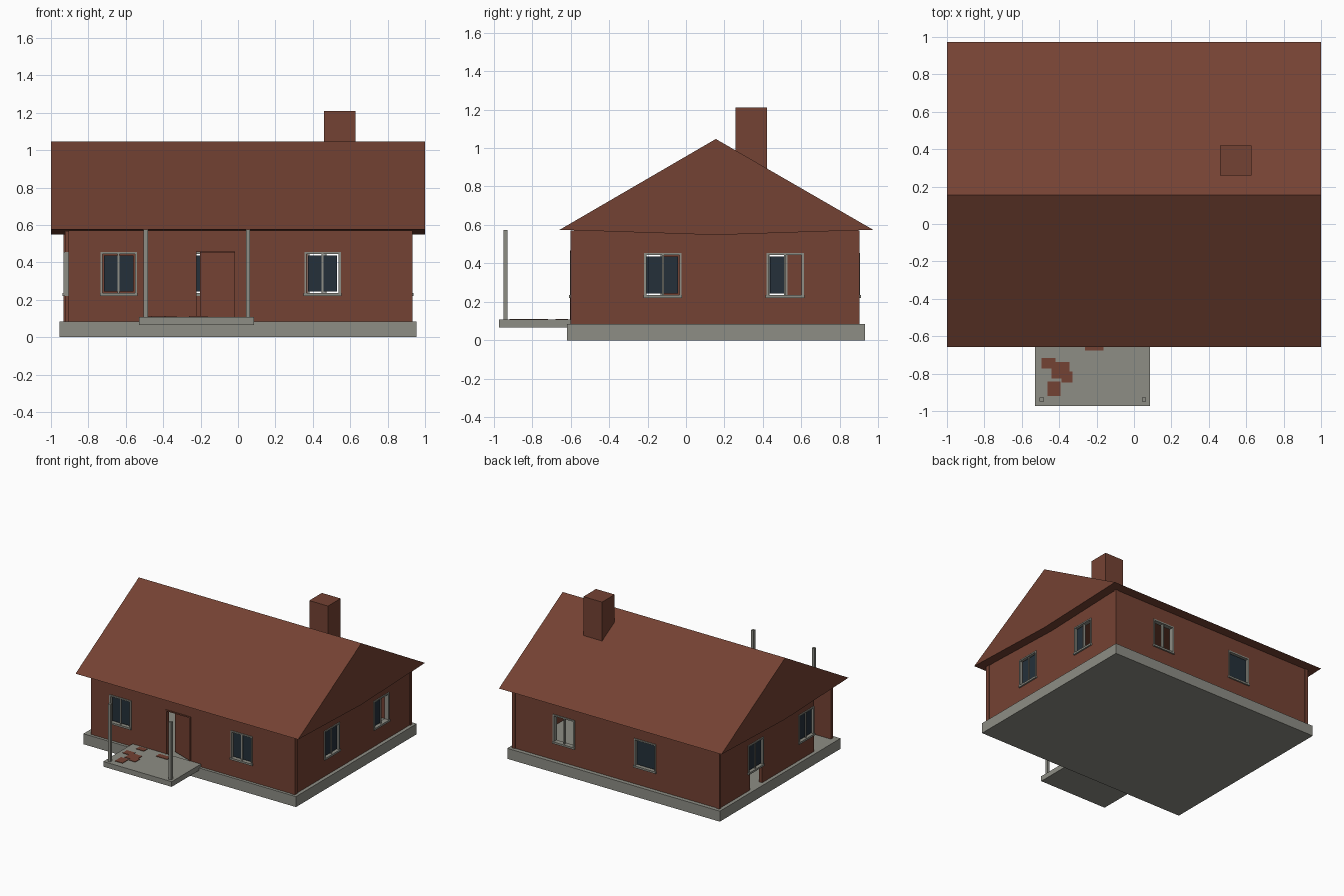
import bpy, bmesh, math
from mathutils import Matrix, Vector

if "Cube" in bpy.data.objects:
    bpy.data.objects.remove(bpy.data.objects["Cube"])


def material(name, rgb):
    m = bpy.data.materials.new(name)
    m.diffuse_color = (*rgb, 1)
    m.use_nodes = True
    m.node_tree.nodes["Principled BSDF"].inputs["Base Color"].default_value = m.diffuse_color
    return m


BROWN = material("red_brown", (0.175, 0.054, 0.033))
GREY = material("concrete_grey", (0.27, 0.27, 0.235))
GLASS = material("dark_glass", (0.018, 0.030, 0.042))


def finish(name, bm, mat):
    me = bpy.data.meshes.new(name)
    bm.to_mesh(me)
    bm.free()
    ob = bpy.data.objects.new(name, me)
    me.materials.append(mat)
    bpy.context.collection.objects.link(ob)
    return ob


def box(name, x, y, z, mat):
    bm = bmesh.new()
    bmesh.ops.create_cube(bm, size=1)
    lo, hi = [Vector((min(a), min(b), min(c))) for a, b, c in [(x, y, z)]][0], Vector((max(x), max(y), max(z)))
    for v in bm.verts:
        v.co = [lo[i] if v.co[i] < 0 else hi[i] for i in range(3)]
    return finish(name, bm, mat)


# side name: (axis the wall runs along, outer plane position, outward sign)
SIDES = {"front": ("x", -0.597, -1), "back": ("x", 0.897, 1),
         "right": ("y", 0.926, 1), "left": ("y", -0.926, -1)}
THICK = 0.03
TOP = 0.57


def side_box(name, side, u, z, d, mat):
    """Box on a wall: u along it, d is the distance outward from its outer plane."""
    axis, pos, sign = SIDES[side]
    depth = (pos + sign * d[0], pos + sign * d[1])
    return box(name, u, depth, z, mat) if axis == "x" else box(name, depth, u, z, mat)


def wall(side, u_range, holes):
    """Flat grid of cells, skipping those in holes, thickened by a modifier."""
    axis, pos, sign = SIDES[side]
    mid = pos - sign * THICK / 2
    us = sorted({*u_range, *[c for h in holes for c in h[:2]]})
    zs = sorted({0.085, TOP, *[c for h in holes for c in h[2:]]})
    bm = bmesh.new()
    for u0, u1 in zip(us, us[1:]):
        for z0, z1 in zip(zs, zs[1:]):
            uc, zc = (u0 + u1) / 2, (z0 + z1) / 2
            if any(h[0] < uc < h[1] and h[2] < zc < h[3] for h in holes):
                continue
            bm.faces.new([bm.verts.new((u, mid, z) if axis == "x" else (mid, u, z))
                          for u, z in ((u0, z0), (u1, z0), (u1, z1), (u0, z1))])
    bmesh.ops.remove_doubles(bm, verts=bm.verts[:], dist=1e-5)
    ob = finish(side + "_wall", bm, BROWN)
    m = ob.modifiers.new("thickness", "SOLIDIFY")
    m.thickness, m.offset = THICK, 0


W, Z0, Z1 = 0.0975, 0.225, 0.455     # window half width, bottom, top


def window_hole(c):
    return (c - W, c + W, Z0, Z1)


def window(side, c, panes):
    """Grey frame with sill; panes lists which glass plates survive."""
    n = side + "_window"
    f, d = 0.011, (-THICK, 0.007)
    side_box(n + "_jamb", side, (c - W, c - W + f), (Z0, Z1), d, GREY)
    side_box(n + "_jamb", side, (c + W - f, c + W), (Z0, Z1), d, GREY)
    side_box(n + "_head", side, (c - W + f, c + W - f), (Z1 - f, Z1), d, GREY)
    side_box(n + "_sill", side, (c - W - 0.003, c + W + 0.003), (Z0 - 0.004, Z0 + f), (-THICK, 0.012), GREY)
    if "full" not in panes:
        side_box(n + "_bar", side, (c - 0.005, c + 0.005), (Z0 + f, Z1 - f), (-0.02, 0), GREY)
    spans = {"low": (c - W + 0.019, c - 0.005), "high": (c + 0.005, c + W - 0.019),
             "full": (c - W + 0.019, c + W - 0.019)}
    for p in panes:
        side_box(n + "_glass", side, spans[p], (Z0 + 0.018, Z1 - 0.018), (-0.014, -0.008), GLASS)


BOTH = ("low", "high")
WINDOWS = {"front": [(-0.638, BOTH), (0.452, BOTH)],
           "back": [(-0.262, ("full",)), (0.468, ())],
           "right": [(-0.12, BOTH), (0.515, ("low",))],
           "left": [(-0.22, BOTH), (0.43, BOTH)]}
RANGES = {"front": (-0.905, 0.905), "back": (-0.905, 0.905),
          "right": (-0.57, 0.88), "left": (-0.315, 0.88)}    # front end of left wall has collapsed
EXTRA = {"front": [(-0.235, -0.005, 0.085, 0.467)],          # doorway
         "left": [(0.345, 0.5, 0.085, Z0)]}                  # gap under the window
for side, wins in WINDOWS.items():
    wall(side, RANGES[side], [window_hole(c) for c, _ in wins] + EXTRA.get(side, []))
    for c, panes in wins:
        window(side, c, panes)

# corner posts, the front left one is missing
for sx, y in ((1, (-0.6, -0.57)), (1, (0.88, 0.902)), (-1, (0.88, 0.902))):
    box("corner_post", (sx * 0.905, sx * 0.932), y, (0.085, TOP), BROWN)

# foundation
box("foundation", (-0.955, 0.955), (-0.62, 0.93), (0, 0.085), GREY)

# gable roof, a solid prism with a slightly sagging underside
bm = bmesh.new()
face = bm.faces.new([bm.verts.new((-1, y, z)) for y, z in
                     ((-0.657, 0.575), (0.155, 0.548), (0.973, 0.575), (0.155, 1.047))])
ext = bmesh.ops.extrude_face_region(bm, geom=[face], use_keep_orig=True)
bmesh.ops.translate(bm, vec=(2, 0, 0), verts=[g for g in ext["geom"] if isinstance(g, bmesh.types.BMVert)])
bmesh.ops.recalc_face_normals(bm, faces=bm.faces[:])
finish("roof", bm, BROWN)

# chimney
box("chimney", (0.46, 0.628), (0.258, 0.42), (0.82, 1.21), BROWN)

# door frame and door standing ajar
for u in ((-0.235, -0.222), (-0.018, -0.005)):
    side_box("door_jamb", "front", u, (0.085, 0.467), (-THICK, 0.005), BROWN)
side_box("door_head", "front", (-0.222, -0.018), (0.457, 0.467), (-THICK, 0.005), BROWN)
door = box("door", (-0.197, 0), (0, 0.012), (0.1, 0.456), BROWN)
door.matrix_world = Matrix.Translation((-0.018, -0.585, 0)) @ Matrix.Rotation(math.radians(-20), 4, "Z")

# porch slab, two posts and fallen brick pieces
box("porch_slab", (-0.53, 0.085), (-0.972, -0.597), (0.066, 0.108), GREY)
for x in (-0.493, 0.053):
    box("porch_post", (x - 0.011, x + 0.011), (-0.95, -0.927), (0.108, 0.575), GREY)
for x, y, w, h in ((-0.458, -0.745, 0.075, 0.055), (-0.393, -0.782, 0.095, 0.09),
                   (-0.358, -0.818, 0.058, 0.06), (-0.428, -0.88, 0.068, 0.078),
                   (-0.213, -0.655, 0.1, 0.045), (-0.42, -0.635, 0.07, 0.045)):
    box("brick_piece", (x - w / 2, x + w / 2), (y - h / 2, y + h / 2), (0.107, 0.112), BROWN)
